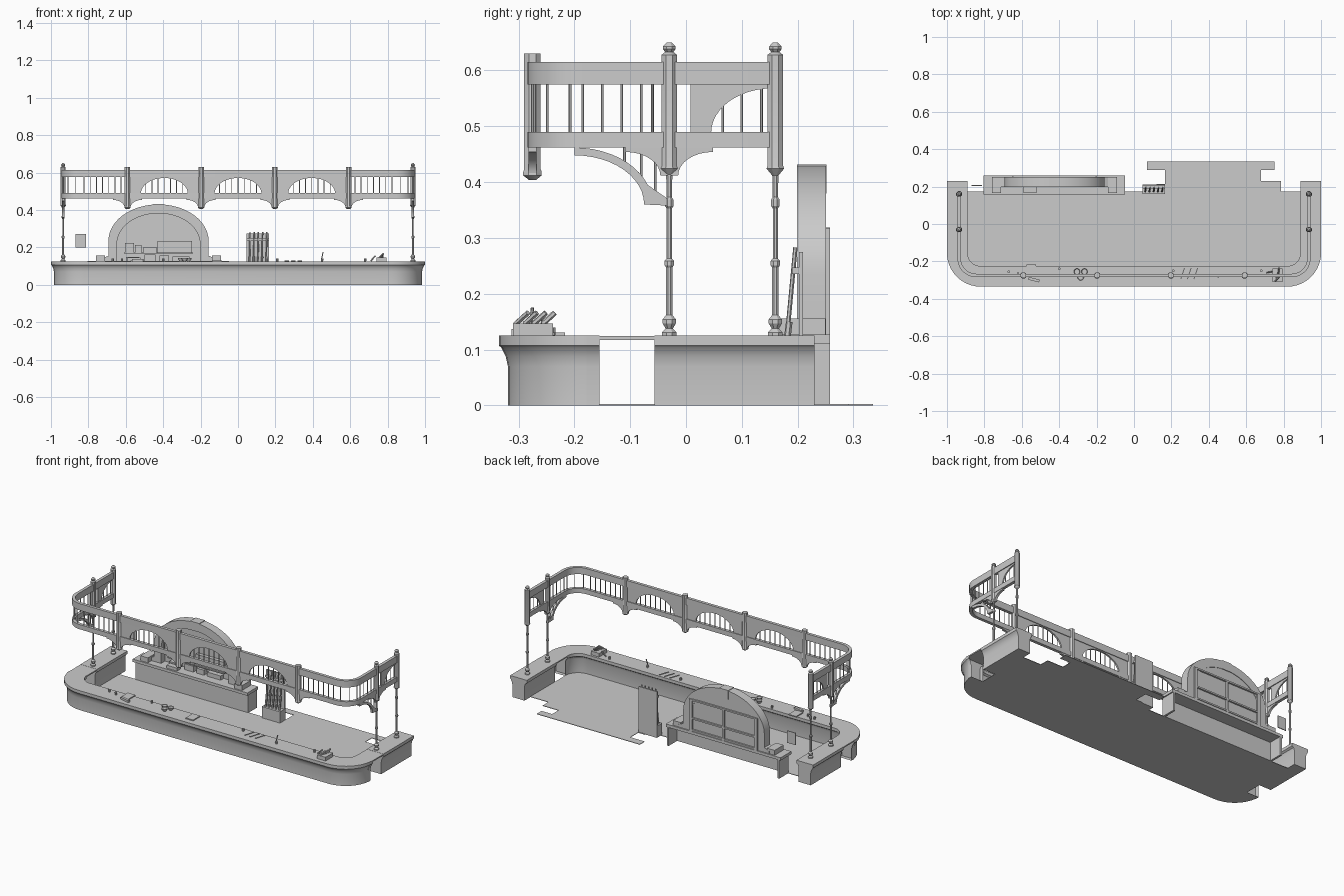
import bpy, bmesh, math, random
from mathutils import Vector, Matrix

if "Cube" in bpy.data.objects:
    bpy.data.objects.remove(bpy.data.objects["Cube"])
random.seed(4)
ALL = []

def finish(name, bm):
    bmesh.ops.recalc_face_normals(bm, faces=bm.faces)
    me = bpy.data.meshes.new(name)
    bm.to_mesh(me); bm.free()
    ob = bpy.data.objects.new(name, me)
    bpy.context.collection.objects.link(ob)
    ALL.append(ob)
    return ob

def box(name, x0, x1, y0, y1, z0, z1, rot=None):
    bm = bmesh.new()
    c = Vector(((x0+x1)/2, (y0+y1)/2, (z0+z1)/2))
    m = Matrix.Translation(c)
    if rot: m = m @ Matrix.Rotation(rot[0], 4, rot[1])
    bmesh.ops.create_cube(bm, size=1, matrix=m @ Matrix.Diagonal((x1-x0, y1-y0, z1-z0, 1)))
    return finish(name, bm)

def grid(name, rows, wrap=True):
    """Skin rows of points; each row is one edge running along the sweep."""
    bm = bmesh.new()
    v = [[bm.verts.new(p) for p in r] for r in rows]
    n, k = len(v), len(v[0])
    for i in range(n):
        for j in range(k-1):
            bm.faces.new((v[i][j], v[i][j+1], v[(i+1) % n][j+1], v[(i+1) % n][j]))
    bm.faces.new([r[0] for r in v]); bm.faces.new([r[-1] for r in v])
    return finish(name, bm)

def u_path(x, yf, r, yb, n=10):
    half = [(x, yb)] + [(x-r+r*math.cos(a), yf+r-r*math.sin(a))
                        for a in [i*math.pi/2/n for i in range(n+1)]]
    return half + [(-px, py) for px, py in reversed(half)]

def u_sweep(name, prof, x, yf, r, yb):
    grid(name, [[(px, py, z) for px, py in u_path(x-d, yf+d, max(r-d, .01), yb)] for d, z in prof])

def lathe(name, prof, x, y, seg=8):
    rows = []
    bm = bmesh.new()
    rings = [[bm.verts.new((x+r*math.cos(2*math.pi*(i+.5)/seg), y+r*math.sin(2*math.pi*(i+.5)/seg), z))
              for i in range(seg)] for r, z in prof]
    for a, b in zip(rings, rings[1:]):
        for i in range(seg):
            bm.faces.new((a[i], a[(i+1) % seg], b[(i+1) % seg], b[i]))
    bm.faces.new(rings[0]); bm.faces.new(rings[-1])
    return finish(name, bm)

def rod(name, a, b, r=.0025, seg=6):
    a, b = Vector(a), Vector(b)
    q = (b-a).to_track_quat('Z', 'Y').to_matrix().to_4x4()
    bm = bmesh.new()
    bmesh.ops.create_cone(bm, cap_ends=True, segments=seg, radius1=r, radius2=r, depth=(b-a).length,
                          matrix=Matrix.Translation((a+b)/2) @ q)
    return finish(name, bm)

def plate(name, pts, c, th, axis='x'):
    """Outline (u,z) extruded; u runs along the given axis, c is the cross position."""
    to = (lambda u, z, t: (u, c+t, z)) if axis == 'x' else (lambda u, z, t: (c+t, u, z))
    bm = bmesh.new()
    f = bm.faces.new([bm.verts.new(to(u, z, -th/2)) for u, z in pts])
    ex = bmesh.ops.extrude_face_region(bm, geom=[f])
    d = Vector(to(0, 0, th)) - Vector(to(0, 0, 0))
    bmesh.ops.translate(bm, vec=d, verts=[g for g in ex['geom'] if isinstance(g, bmesh.types.BMVert)])
    return finish(name, bm)

def arc(cu, cz, ru, rz, a0, a1, n=12):
    return [(cu+ru*math.cos(math.radians(a0+(a1-a0)*i/n)), cz+rz*math.sin(math.radians(a0+(a1-a0)*i/n)))
            for i in range(n+1)]

# Bar counter: rounded front run, two rear ends, flaps over the walkways
PROF = [(.016, 0), (.016, .07), (.012, .088), (.004, .104), (0, .107), (0, .125),
        (.11, .125), (.11, .107), (.1, .1), (.095, .085), (.095, 0)]
u_sweep('counter_front', PROF, 1, -.335, .18, -.178)
for s in (-1, 1):
    grid('counter_end', [[(s*(1-d), y, z) for y in (-.056, .23)] for d, z in PROF])
    box('counter_flap', min(s*.89, s), max(s*.89, s), -.178, -.056, .117, .124)

# Thin floor with stepped rear edge
FLOOR = [(-.905, -.24), (.905, -.24), (.905, .175), (.785, .175), (.785, .23), (.68, .23), (.68, .29),
         (.75, .29), (.75, .335), (.07, .335), (.07, .29), (.165, .29), (.165, .215), (.12, .215),
         (.12, .175), (-.905, .175)]
bm = bmesh.new()
f = bm.faces.new([bm.verts.new((x, y, 0)) for x, y in FLOOR])
ex = bmesh.ops.extrude_face_region(bm, geom=[f])
bmesh.ops.translate(bm, vec=(0, 0, .003), verts=[g for g in ex['geom'] if isinstance(g, bmesh.types.BMVert)])
finish('floor', bm)

# Canopy rails
for nm, z0, z1 in (('upper_rail', .575, .615), ('lower_rail', .462, .49)):
    u_sweep(nm, [(0, z0), (0, z1), (.018, z1), (.018, z0)], .944, -.284, .1, .16)

# Columns, hanging posts and curved brackets below the rail
COLUMN = [(.014, .125), (.014, .131), (.007, .138), (.013, .147), (.013, .154), (.006, .162), (.006, .247),
          (.009, .251), (.009, .259), (.005, .263), (.005, .353), (.008, .357), (.008, .369), (.005, .373),
          (.006, .412), (.017, .424), (.015, .43), (.015, .628), (.008, .633), (.012, .638), (.012, .643), (.005, .65)]
DROP = [(.007, .404), (.018, .412), (.018, .418), (.016, .423), (.016, .63)]
def bracket(c0, c, axis, th=.014):
    r = [(u, z) for u, z in arc(.078, .412, .062, .042, 180, 90, 8)]
    pts = [(0, .412)] + r + [(.078, .465)]
    full = pts + [(-u, z) for u, z in reversed(pts[1:])]
    plate('rail_bracket', [(c0+u, z) for u, z in full], c, th, axis)
DROPS = (-.591, -.197, .197, .591)
for x in DROPS:
    lathe('hanging_post', DROP, x, -.275)
    bracket(x, -.275, 'x')
for s in (-1, 1):
    X = s*.935
    for y in (-.03, .16):
        lathe('column', COLUMN, X, y)
    bracket(-.03, X, 'y')
    # curved brace with its foot and little spindles
    plate('curved_brace', arc(-.2, .36, .125, .088, 90, 0) + [(-.034, .358), (-.034, .371), (-.061, .371)]
          + arc(-.2, .36, .14, .102, 6, 90), X, .014, 'y')
    for y, z in ((-.055, .37), (-.08, .41), (-.11, .435)):
        rod('brace_spindle', (X, y, z), (X, y, .465))
    # half arch panel between the columns
    plate('half_arch_panel', [(.008, .488), (.045, .488)] + arc(.155, .488, .11, .08, 180, 90)
          + [(.155, .578), (.008, .578)], X, .008, 'y')
    for y in (.03, .066, .1, .135):
        rod('baluster', (X, y, .485), (X, y, .58))
    # balusters of the corner sections
    for y in (-.06, -.08, -.115, -.15, -.185):
        rod('baluster', (X, y, .485), (X, y, .58))
    for a in (15, 45, 75):
        x, y = .844+.091*math.cos(math.radians(a)), -.184-.091*math.sin(math.radians(a))
        rod('baluster', (s*x, y, .485), (s*x, y, .58))
    for i in range(7):
        x = s*(.625+i*.033)
        rod('baluster', (x, -.275, .485), (x, -.275, .58))

# Three arched panels along the front
for c in (-.394, 0, .394):
    for s in (-1, 1):
        plate('arch_spandrel', [(c+s*u, z) for u, z in [(.19, .488), (.19, .578), (0, .578)]
              + arc(0, .488, .125, .083, 90, 0)], -.275, .01)
    for i in range(-3, 4):
        rod('baluster', (c+i*.033, -.275, .485), (c+i*.033, -.275, .58))

# Back bar cabinet
box('back_bar_front', -.79, -.06, .17, .178, 0, .112)
for x in (-.79, -.06):
    box('back_bar_end', x-.006, x+.006, .17, .258, 0, .112)
box('back_bar_top', -.805, -.048, .157, .258, .11, .127)

# Arched shelf surround standing on the back bar
C = -.425
outer = [(-.3, .127), (-.3, .142), (-.268, .155)] + arc(0, .235, .268, .195, 180, 0, 24) + [(.268, .155), (.3, .142), (.3, .127)]
inner = [(.222, .127)] + arc(0, .22, .222, .162, 0, 180, 24) + [(-.222, .127)]
plate('arch_surround', [(C+u, z) for u, z in outer+inner], .225, .052)
plate('arch_back', [(C+u, z) for u, z in inner], .242, .012)
box('keystone', C-.03, C+.03, .199, .252, .38, .432)
for s in (-1, 1):
    box('side_block', C+s*.31-.025, C+s*.31+.025, .165, .25, .127, .156)
    box('rear_frame_post', C+s*.215-.01, C+s*.215+.01, .24, .258, .127, .318)
box('rear_frame_middle', C-.006, C+.006, .246, .258, .127, .318)
for z in (.13, .2, .31):
    box('rear_frame_bar', C-.21, C+.21, .246, .258, z, z+.009)

# Shelf and goods
box('shelf', -.61, -.24, .205, .24, .168, .173)
box('shelf_cabinet', -.43, -.245, .215, .24, .173, .235)
for x, w, z, h in ((-.605, .05, .173, .05), (-.55, .035, .173, .04), (-.505, .07, .173, .03),
                   (-.6, .07, .127, .022), (-.5, .06, .127, .035), (-.42, .05, .127, .03),
                   (-.35, .09, .127, .025)):
    box('shelf_box', x, x+w, .208, .236, z, z+h)
box('top_tray', -.59, -.52, .167, .2, .127, .145)
box('wall_sign', -.868, -.812, .203, .208, .2, .272)

# Floor rack with leaning rods
box('rack_back', .045, .165, .202, .21, 0, .275)
box('rack_base', .045, .165, .16, .205, 0, .07)
box('rack_bar', .045, .165, .19, .203, .235, .247)
for i in range(5):
    x = .06+i*.0225
    rod('rack_rod', (x, .174, .05), (x+.004, .196, .283), .004)
    rod('rack_rod_grip', (x, .174, .06), (x+.002, .185, .15), .006)

# Small items on the counter top
for x, y in ((-.55, -.25), (-.11, -.268)):
    box('booklet', x-.025, x+.025, y-.033, y+.033, .125, .131)
box('tray', .74, .795, -.31, -.238, .125, .147)
for i in range(4):
    y = -.295+i*.016
    rod('tray_item', (.755+i*.006, y-.01, .146), (.775, y+.012, .166), .005)
for x, y in ((-.305, -.255), (-.265, -.255), (-.285, -.285)):
    lathe('bowl', [(.008, .125), (.016, .137), (.017, .143), (.014, .14)], x, y, 12)
for x, y in ((-.67, -.255), (-.4, -.24), (.21, -.25), (.68, -.25), (-.62, -.265), (.45, -.28)):
    lathe('cup', [(.006, .125), (.007, .14), (.005, .14)], x, y, 8)
rod('cup_stick', (.445, -.28, .13), (.455, -.275, .175), .003)
for x in (.25, .285, .32):
    rod('loose_stick', (x, -.295, .128), (x+.02, -.235, .128), .003)
box('loose_wedge', -.565, -.505, -.305, -.29, .125, .137, (-.25, 'Z'))
rod('tray_stick', (.71, -.26, .128), (.735, -.255, .155), .004)

# Smooth curved surfaces, keep hard edges
bpy.ops.object.select_all(action='DESELECT')
for o in ALL: o.select_set(True)
bpy.context.view_layer.objects.active = ALL[0]
bpy.ops.object.shade_smooth_by_angle(angle=math.radians(30))
